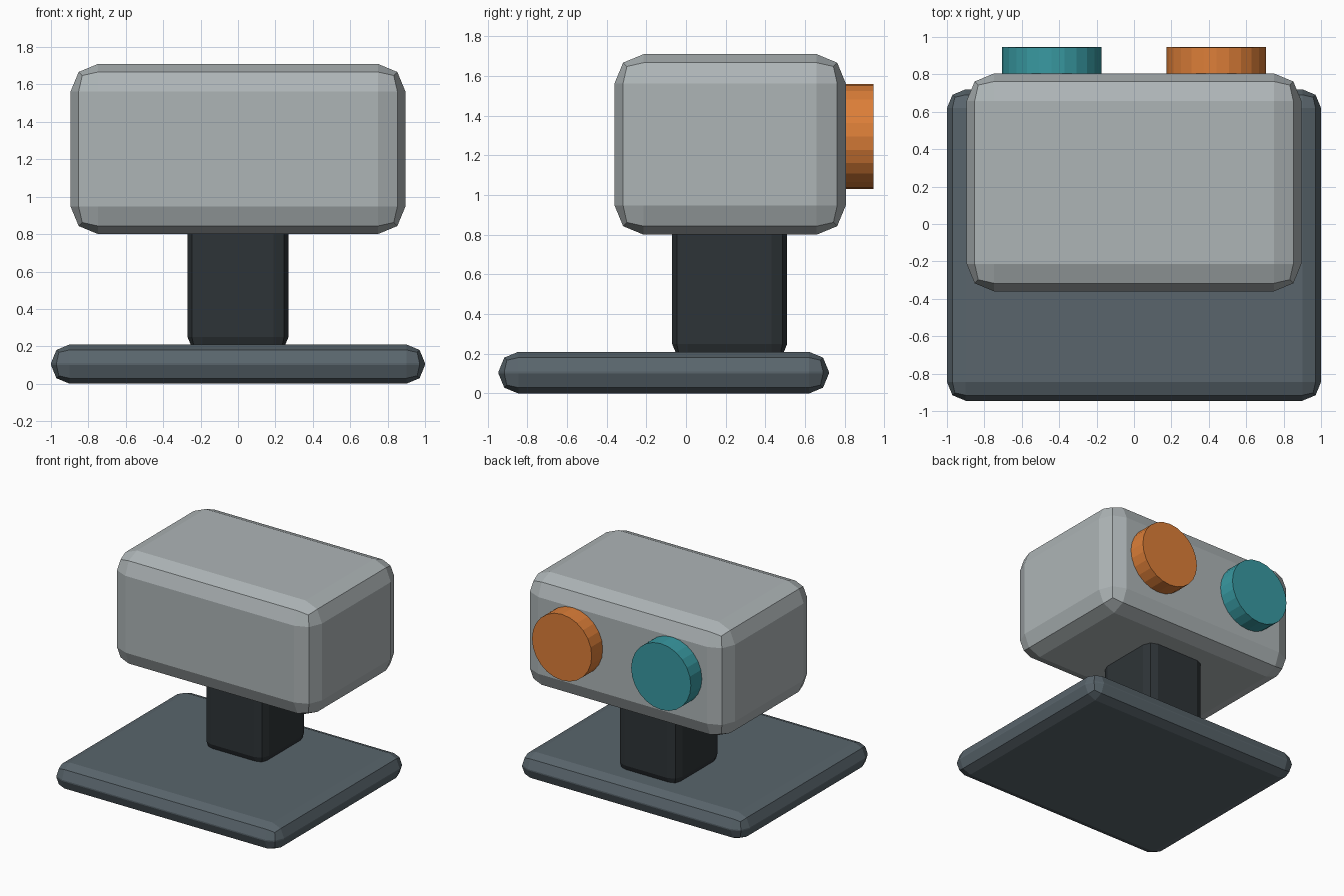
import bpy
from math import radians

if "Cube" in bpy.data.objects:
    bpy.data.objects.remove(bpy.data.objects["Cube"])


def paint(obj, name, rgb):
    mat = bpy.data.materials.new(name)
    mat.diffuse_color = (*rgb, 1)
    mat.use_nodes = True
    mat.node_tree.nodes["Principled BSDF"].inputs["Base Color"].default_value = mat.diffuse_color
    obj.data.materials.append(mat)


def rounded_box(name, lo, hi, bevel, color):
    """Box between two corners with a chunky two-step bevel."""
    bpy.ops.mesh.primitive_cube_add(
        size=1, location=[(a + b) / 2 for a, b in zip(lo, hi)])
    obj = bpy.context.object
    obj.name = name
    obj.scale = [b - a for a, b in zip(lo, hi)]
    bpy.ops.object.transform_apply(location=False, rotation=False, scale=True)
    mod = obj.modifiers.new("bevel", 'BEVEL')
    mod.width = bevel
    mod.segments = 2
    mod.limit_method = 'NONE'
    paint(obj, name + "_paint", color)
    return obj


def disc(name, x, color):
    """Round lens sticking out of the back of the head."""
    y0, y1 = 0.75, 0.945
    bpy.ops.mesh.primitive_cylinder_add(
        vertices=24, radius=0.265, depth=y1 - y0,
        location=(x, (y0 + y1) / 2, 1.295), rotation=(radians(90), 0, 0))
    obj = bpy.context.object
    obj.name = name
    paint(obj, name + "_paint", color)


# Flat foot plate
rounded_box("base_plate", (-1, -0.945, 0), (1, 0.72, 0.21), 0.1,
            (0.10, 0.13, 0.15))
# Neck post, sunk into the plate and the head
rounded_box("neck", (-0.27, -0.07, 0.17), (0.27, 0.51, 0.89), 0.08,
            (0.027, 0.034, 0.038))
# Large head block
rounded_box("head", (-0.895, -0.36, 0.80), (0.895, 0.805, 1.71), 0.147,
            (0.42, 0.46, 0.47))
# Pair of coloured lenses
disc("orange_lens", 0.44, (0.72, 0.21, 0.04))
disc("teal_lens", -0.44, (0.04, 0.32, 0.36))
